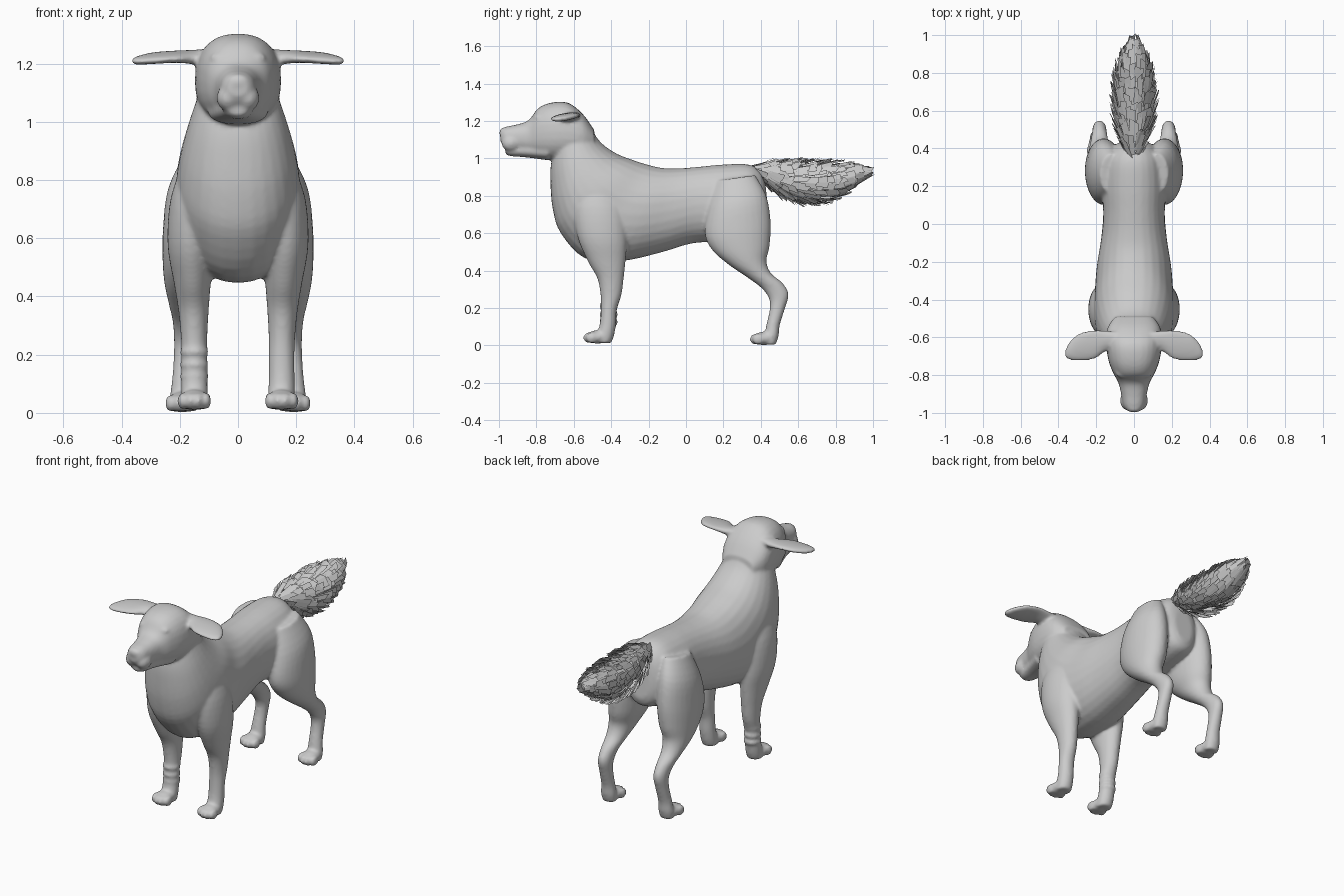
import bpy, bmesh, math, random
from mathutils import Vector, Matrix

if "Cube" in bpy.data.objects:
    bpy.data.objects.remove(bpy.data.objects["Cube"])

random.seed(4)
SIDES = (1, -1)
X = Vector((1, 0, 0))


def make_object(name, bm):
    bmesh.ops.recalc_face_normals(bm, faces=bm.faces)
    for f in bm.faces:
        f.smooth = True
    me = bpy.data.meshes.new(name)
    bm.to_mesh(me)
    bm.free()
    ob = bpy.data.objects.new(name, me)
    bpy.context.collection.objects.link(ob)
    return ob


def spline(rows, steps=4):
    """Catmull-Rom interpolation of section rows."""
    out = []
    n = len(rows)
    for i in range(n - 1):
        a, b, c, d = (rows[max(0, min(n - 1, i + k))] for k in (-1, 0, 1, 2))
        for s in range(steps):
            t = s / steps
            out.append([0.5 * (2 * q + (r - p) * t + (2 * p - 5 * q + 4 * r - e) * t * t
                               + (3 * q - p - 3 * r + e) * t ** 3)
                        for p, q, r, e in zip(a, b, c, d)])
    return out + [list(rows[-1])]


def loft(bm, rings, n=28, power=2.0):
    """Closed tube through rings of (centre, half axis u, half axis v)."""
    loops = []
    for c, u, v in rings:
        loop = []
        for k in range(n):
            a = 2 * math.pi * k / n
            ca, sa = math.cos(a), math.sin(a)
            pu = math.copysign(abs(ca) ** (2 / power), ca)
            pv = math.copysign(abs(sa) ** (2 / power), sa)
            loop.append(bm.verts.new(c + u * pu + v * pv))
        loops.append(loop)
    for p, q in zip(loops, loops[1:]):
        for k in range(n):
            bm.faces.new((p[k], p[(k + 1) % n], q[(k + 1) % n], q[k]))
    bm.faces.new(loops[0])
    bm.faces.new(loops[-1])


def side_loft(bm, rows, s=1, power=2.0):
    """Rows: y1, z1, y2, z2 of the side outline, half width, x centre."""
    rings = []
    for y1, z1, y2, z2, w, x in spline(rows):
        p, q = Vector((x * s, y1, z1)), Vector((x * s, y2, z2))
        rings.append(((p + q) / 2, X * w, (p - q) / 2))
    loft(bm, rings, power=power)


def ball(bm, c, r, seg=20):
    bmesh.ops.create_uvsphere(bm, u_segments=seg, v_segments=seg // 2, radius=1,
                              matrix=Matrix.Translation(c) @ Matrix.Diagonal((*r, 1)))


bm = bmesh.new()

# neck, chest, belly and rump as one swept trunk
side_loft(bm, [(*r, 0) for r in (
    (-.56, 1.23, -.70, 1.04, .12), (-.50, 1.145, -.722, .97, .145),
    (-.45, 1.08, -.725, .87, .172), (-.37, 1.025, -.713, .73, .198),
    (-.28, .99, -.67, .60, .212), (-.20, .965, -.54, .465, .208),
    (-.12, .948, -.35, .45, .198), (-.03, .947, -.14, .495, .175),
    (.07, .955, .03, .545, .163), (.20, .967, .18, .555, .168),
    (.33, .968, .33, .58, .155), (.40, .93, .42, .61, .11), (.425, .86, .445, .66, .06))],
    power=2.15)

# skull and upper muzzle
side_loft(bm, [(y, zt, y, zb, w, 0) for y, zt, zb, w in (
    (-.992, 1.15, 1.09, .032), (-.965, 1.168, 1.055, .055), (-.90, 1.182, 1.04, .068),
    (-.84, 1.205, 1.025, .083), (-.79, 1.268, 1.005, .11), (-.72, 1.298, .99, .136),
    (-.63, 1.297, .99, .148), (-.55, 1.235, 1.01, .14), (-.49, 1.15, 1.04, .10))],
    power=2.35)

# lower jaw
side_loft(bm, [(y, zt, y, zb, w, 0) for y, zt, zb, w in (
    (-.965, 1.06, 1.025, .028), (-.94, 1.075, 1.012, .046),
    (-.86, 1.08, 1.006, .064), (-.74, 1.08, .99, .105))], power=2.3)

# nose
ball(bm, (0, -.973, 1.138), (.042, .026, .028))

for s in SIDES:
    # lips and brows
    ball(bm, (.034 * s, -.935, 1.082), (.04, .052, .045))
    ball(bm, (.062 * s, -.785, 1.218), (.036, .03, .022))

    # ears: x, front y, back y, front z, back z, half thickness
    rings = []
    for x, y1, y2, z1, z2, t in spline([
            (.09, -.66, -.57, 1.215, 1.23, .03), (.15, -.675, -.565, 1.215, 1.23, .024),
            (.21, -.715, -.56, 1.215, 1.233, .019), (.29, -.725, -.578, 1.21, 1.228, .018),
            (.34, -.72, -.62, 1.207, 1.217, .015), (.366, -.705, -.67, 1.207, 1.21, .009)]):
        p, q = Vector((x * s, y1, z1)), Vector((x * s, y2, z2))
        rings.append(((p + q) / 2, (p - q) / 2, Vector((0, 0, t))))
    loft(bm, rings)

    # front legs with shoulders
    side_loft(bm, [(yf, z, yb, z, w, x) for z, yf, yb, w, x in (
        (.88, -.57, -.40, .06, .12), (.74, -.60, -.33, .083, .148), (.58, -.58, -.315, .081, .161),
        (.45, -.525, -.323, .064, .157), (.36, -.475, -.333, .053, .153),
        (.27, -.457, -.345, .046, .151), (.19, -.455, -.37, .044, .15),
        (.11, -.462, -.375, .045, .15), (.05, -.48, -.385, .046, .149),
        (.012, -.48, -.40, .042, .148))], s)

    # hind legs with thighs
    side_loft(bm, [
        (.16, .88, .37, .91, .06, .12), (.12, .74, .43, .80, .09, .15),
        (.10, .60, .453, .66, .099, .159), (.14, .51, .447, .53, .092, .167),
        (.23, .43, .43, .45, .074, .178), (.34, .355, .455, .385, .055, .182),
        (.41, .30, .515, .335, .042, .183), (.445, .245, .549, .275, .037, .183),
        (.447, .19, .53, .20, .036, .185), (.43, .11, .502, .11, .039, .188),
        (.42, .05, .495, .05, .045, .19), (.42, .005, .48, .003, .04, .19)], s)

    # paws with four toes
    for x, y, z in ((.15, -.475, .045), (.192, .415, .037)):
        ball(bm, (x * s, y, z), (.052, .058, .036))
        for k in (-1.5, -.5, .5, 1.5):
            back = .014 if abs(k) > 1 else 0
            ball(bm, ((x + k * .027) * s, y - .042 + back, z - .004), (.018, .034, .03), 14)

# wrapped rolls on one front ankle
for z in (.125, .165, .21):
    ball(bm, (-.15, -.413, z), (.05, .05, .026))

body = make_object("dog_body", bm)
rm = body.modifiers.new("blend", 'REMESH')
rm.mode = 'VOXEL'
rm.voxel_size = .009
rm.use_smooth_shade = True
sm = body.modifiers.new("soften", 'SMOOTH')
sm.factor = .5
sm.iterations = 6

# eyes
bm = bmesh.new()
for s in SIDES:
    ball(bm, (.073 * s, -.793, 1.187), (.019, .019, .015))
make_object("eyes", bm)

# tail envelope: y, top z, bottom z, half width
env = spline([(.37, .965, .91, .045), (.45, .995, .83, .085), (.55, 1.0, .765, .118),
              (.70, 1.0, .745, .125), (.82, .992, .775, .11), (.91, .975, .845, .075),
              (.985, .95, .91, .02)], 5)


def env_point(y, a, k):
    """Point on the envelope scaled by k towards the stem."""
    i = next((i for i in range(1, len(env)) if env[i][0] >= y), len(env) - 1)
    p, q = env[i - 1], env[i]
    t = min(1.0, (y - p[0]) / (q[0] - p[0]))
    zt, zb, w = (p[j] + (q[j] - p[j]) * t for j in (1, 2, 3))
    return Vector((w * k * math.cos(a), y, (zt + zb) / 2 + (zt - zb) / 2 * k * math.sin(a)))


# tail core
bm = bmesh.new()
loft(bm, [(Vector((0, y, (zt + zb) / 2)), X * w * .6, Vector((0, 0, (zt - zb) * .3)))
          for y, zt, zb, w in env[:-3]], n=16)
make_object("tail_core", bm)

# tail fur: overlapping flat tufts swept backwards
bm = bmesh.new()
rows = 17
for i in range(rows):
    y0 = .36 + .54 * i / (rows - 1)
    count = 18 if 1 < i < 13 else 11
    for j in range(count):
        a = 2 * math.pi * (j + .5 * (i % 2) + random.uniform(-.3, .3)) / count
        y = y0 + random.uniform(-.015, .015)
        base = env_point(y, a, .78)
        tip = env_point(min(.998, y + random.uniform(.075, .105)), a, random.uniform(.96, 1.06))
        side = Vector((-math.sin(a), random.uniform(-.35, .35), math.cos(a))).normalized()
        w = random.uniform(.016, .024)
        skew = (tip - base) * random.uniform(-.12, .12)
        vs = [base - side * w * .7, base + side * w * .7,
              tip + side * w * .75 + skew, tip - side * w * .75 - skew]
        bm.faces.new([bm.verts.new(v) for v in vs])
fur = make_object("tail_fur", bm)
for f in fur.data.polygons:
    f.use_smooth = False
